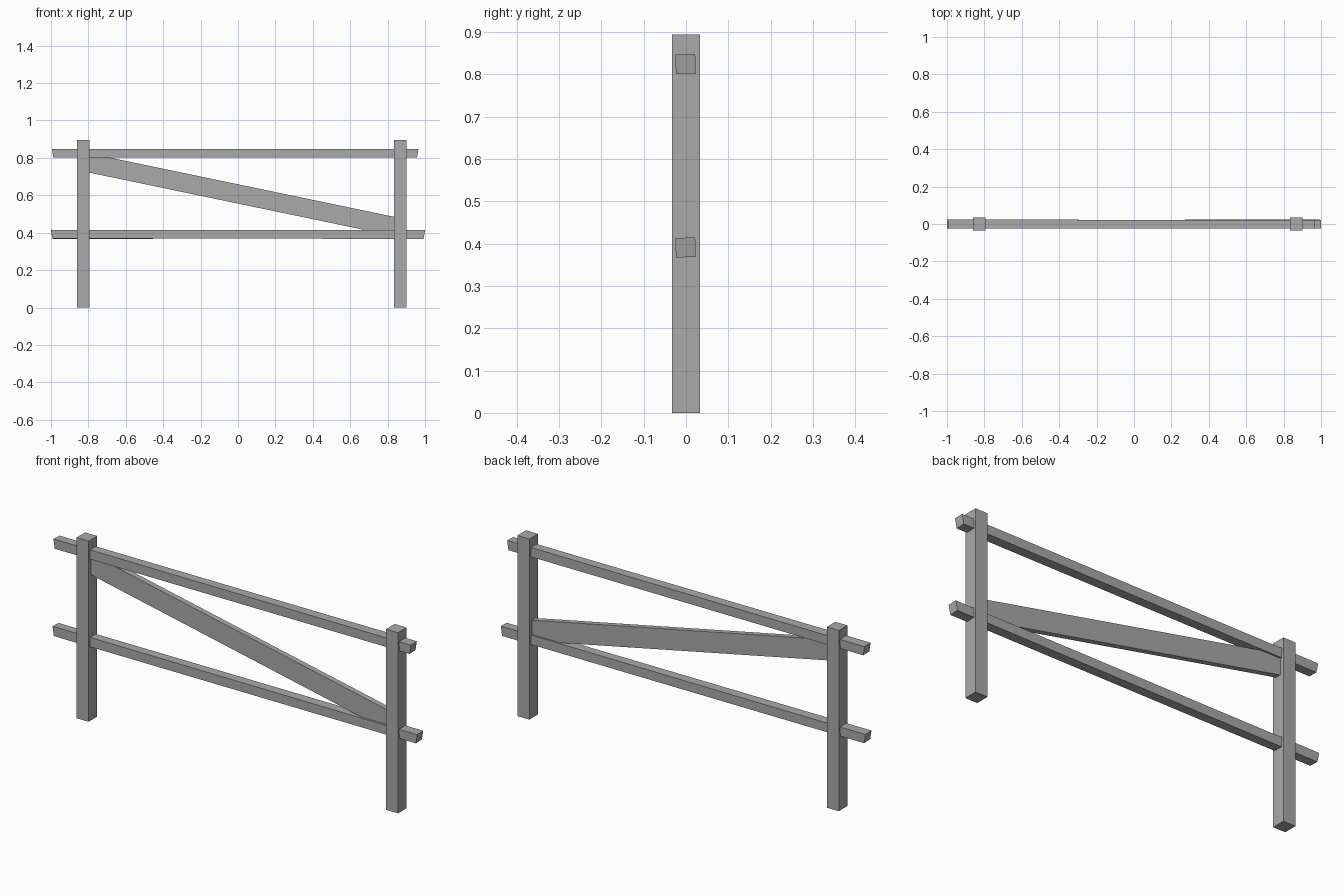
import bpy
import bmesh
from math import radians
from mathutils import Matrix, Vector

cube = bpy.data.objects.get("Cube")
if cube:
    bpy.data.objects.remove(cube, do_unlink=True)

# Single weathered grey for all timber
wood = bpy.data.materials.new("grey_wood")
wood.use_nodes = True
grey = (0.4, 0.4, 0.4, 1)
wood.diffuse_color = grey
wood.node_tree.nodes["Principled BSDF"].inputs["Base Color"].default_value = grey


def beam(name, start, end, depth, height, twist=0, taper=1, slant=0):
    """Squared timber from start to end, with slightly hand-cut ends."""
    start, end = Vector(start), Vector(end)
    along = (end - start).normalized()
    side = Vector((0, 1, 0))
    up = along.cross(side)
    bm = bmesh.new()
    rings = []
    for centre, turn, cut in ((start, -twist, slant), (end, twist, -slant)):
        spin = Matrix.Rotation(radians(turn), 3, along)
        ring = []
        for s, u in ((-1, -1), (1, -1), (1, 1), (-1, 1)):
            offset = spin @ (side * s * depth + up * u * height) * taper / 2
            ring.append(bm.verts.new(centre + offset + along * cut * (u < 0)))
        rings.append(ring)
    first, last = rings
    bm.faces.new(first)
    bm.faces.new(last)
    for i in range(4):
        j = (i + 1) % 4
        bm.faces.new((first[i], first[j], last[j], last[i]))
    bmesh.ops.recalc_face_normals(bm, faces=bm.faces)
    mesh = bpy.data.meshes.new(name)
    bm.to_mesh(mesh)
    bm.free()
    mesh.materials.append(wood)
    obj = bpy.data.objects.new(name, mesh)
    bpy.context.collection.objects.link(obj)
    return obj


# Upright posts
for name, x in (("right_post", -0.828), ("left_post", 0.868)):
    beam(name, (x, 0, 0), (x, 0, 0.895), 0.067, 0.066)

# Horizontal rails that pass through the posts
beam("upper_rail", (-0.995, -0.001, 0.825), (0.965, -0.001, 0.825),
     0.047, 0.046, twist=2, slant=0.008)
beam("lower_rail", (-1, -0.001, 0.391), (1, -0.001, 0.391),
     0.047, 0.046, twist=2, slant=0.008)

# Diagonal board between the rails
beam("diagonal_brace", (-0.83, -0.001, 0.78), (0.87, -0.001, 0.426), 0.028, 0.101)
